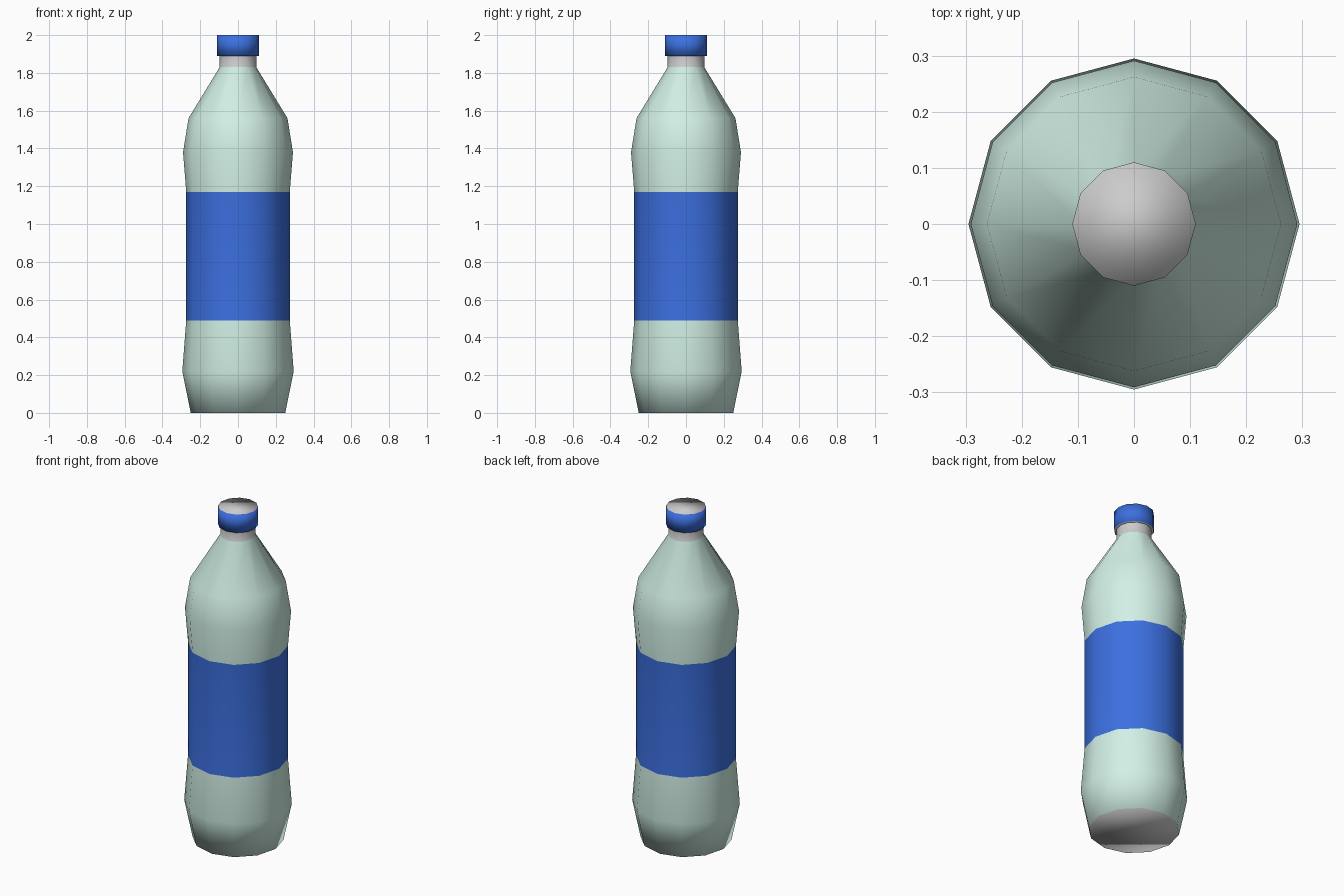
import bpy, bmesh
from math import cos, sin, tau

if "Cube" in bpy.data.objects:
    bpy.data.objects.remove(bpy.data.objects["Cube"])

SIDES = 12


def material(name, rgb):
    m = bpy.data.materials.new(name)
    m.diffuse_color = (*rgb, 1)
    m.use_nodes = True
    m.node_tree.nodes["Principled BSDF"].inputs["Base Color"].default_value = m.diffuse_color
    return m


mint = material("mint_plastic", (0.64, 0.87, 0.79))
blue = material("blue_plastic", (0.045, 0.16, 0.74))
grey = material("grey_plastic", (0.6, 0.6, 0.6))
mats = [mint, blue, grey]


def lathe(name, profile, bands, bottom=None, top=None):
    """Spin (radius, z) points; bands gives a material index per segment."""
    bm = bmesh.new()
    rings = [[bm.verts.new((r * cos(tau * i / SIDES), r * sin(tau * i / SIDES), z))
              for i in range(SIDES)] for r, z in profile]
    for lo, hi, mat in zip(rings, rings[1:], bands):
        for i in range(SIDES):
            j = (i + 1) % SIDES
            bm.faces.new((lo[i], lo[j], hi[j], hi[i])).material_index = mat
    if bottom is not None:
        bm.faces.new(rings[0][::-1]).material_index = bottom
    if top is not None:
        bm.faces.new(rings[-1]).material_index = top
    for f in bm.faces:
        f.smooth = True
    me = bpy.data.meshes.new(name)
    bm.to_mesh(me)
    bm.free()
    for m in mats:
        me.materials.append(m)
    ob = bpy.data.objects.new(name, me)
    bpy.context.collection.objects.link(ob)
    return ob


# Bottle: base, lower bulge, blue label band, shoulder, grey neck
lathe("bottle_body",
      [(0.25, 0), (0.295, 0.22), (0.274, 0.49), (0.274, 1.17),
       (0.291, 1.38), (0.262, 1.56), (0.097, 1.83), (0.097, 1.89)],
      [0, 0, 1, 0, 0, 0, 2], bottom=2)

# Cap: grey underside lip, blue wall, grey top
lathe("bottle_cap", [(0.097, 1.89), (0.11, 1.89), (0.11, 2.0)], [2, 1], top=2)
